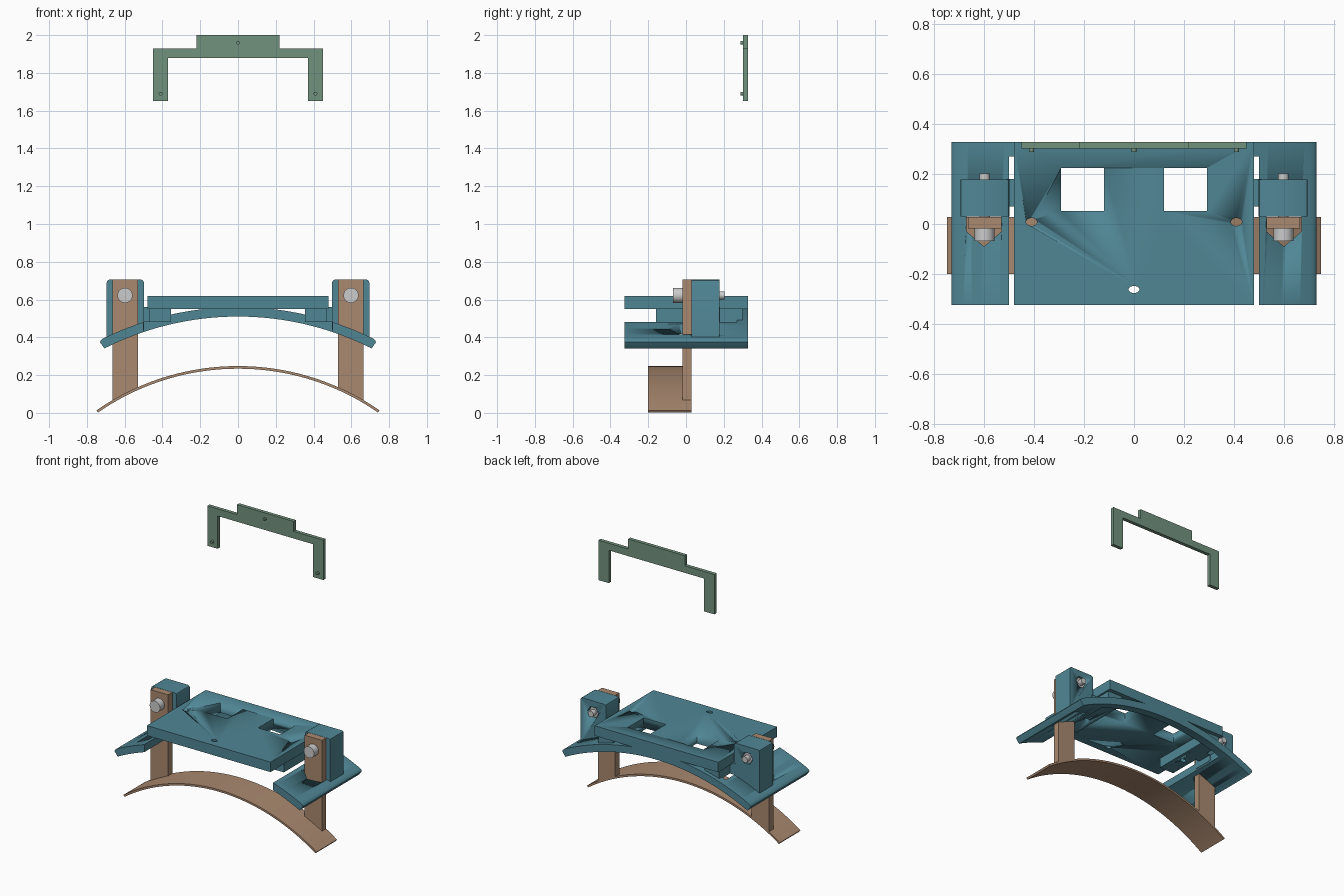
import bpy, bmesh
from math import sin, cos, pi, sqrt, asin

if "Cube" in bpy.data.objects:
    bpy.data.objects.remove(bpy.data.objects["Cube"])


def material(name, rgb):
    m = bpy.data.materials.new(name)
    m.diffuse_color = (*rgb, 1)
    m.use_nodes = True
    m.node_tree.nodes["Principled BSDF"].inputs["Base Color"].default_value = m.diffuse_color
    return m


BLUE = material("blue", (0.08, 0.24, 0.30))
TAN = material("tan", (0.40, 0.25, 0.16))
GREEN = material("green", (0.17, 0.29, 0.21))


def prism(name, pts, lo, hi, mat=None, axis='Y', mirror=1, bevel=0):
    """Extrude an outline: (x, z) along y, or (x, y) along z."""
    bm = bmesh.new()
    place = (lambda u, v, w: (u * mirror, w, v)) if axis == 'Y' else (lambda u, v, w: (u * mirror, v, w))
    a = [bm.verts.new(place(u, v, lo)) for u, v in pts]
    b = [bm.verts.new(place(u, v, hi)) for u, v in pts]
    bm.faces.new(a)
    bm.faces.new(b)
    for i in range(len(pts)):
        j = (i + 1) % len(pts)
        bm.faces.new((a[i], a[j], b[j], b[i]))
    bmesh.ops.recalc_face_normals(bm, faces=bm.faces)
    me = bpy.data.meshes.new(name)
    bm.to_mesh(me)
    bm.free()
    ob = bpy.data.objects.new(name, me)
    bpy.context.collection.objects.link(ob)
    if mat:
        me.materials.append(mat)
    bpy.ops.object.select_all(action='DESELECT')
    ob.select_set(True)
    bpy.context.view_layer.objects.active = ob
    bpy.ops.object.shade_smooth_by_angle(angle=0.5)
    return ob


def rect(x0, x1, y0, y1):
    return [(x0, y0), (x1, y0), (x1, y1), (x0, y1)]


def ring(x, y, rx, ry=None, n=24):
    return [(x + rx * cos(2 * pi * i / n), y + (ry or rx) * sin(2 * pi * i / n)) for i in range(n)]


def arc(cz, r, x0, x1, n):
    t0, t1 = asin(x0 / r), asin(x1 / r)
    ts = [t0 + (t1 - t0) * i / n for i in range(n + 1)]
    return [(r * sin(t), cz + r * cos(t)) for t in ts]


def cut(ob, cutters):
    for c in cutters:
        c.hide_render = True
        m = ob.modifiers.new("cut", 'BOOLEAN')
        m.operation, m.solver, m.object = 'DIFFERENCE', 'EXACT', c
        bpy.context.view_layer.objects.active = ob
        bpy.ops.object.modifier_apply(modifier=m.name)
        bpy.data.objects.remove(c)


# Lower curved band
CZ, RO, RI = -1.066, 1.314, 1.300
s = sin(0.6065)
prism("lower_band", arc(CZ, RO, -RO * s, RO * s, 40) + arc(CZ, RI, RI * s, -RI * s, 40), -0.20, 0.028, TAN)

# Top plate with windows and screw holes
plate = prism("top_plate", rect(-0.48, 0.48, -0.325, 0.328), 0.55, 0.62, BLUE, 'Z')
holes = [prism("cutter", ring(0, -0.262, 0.022, 0.014), 0.5, 0.7, axis='Z')]
for m in (-1, 1):
    holes.append(prism("cutter", rect(0.12, 0.292, 0.052, 0.225), 0.5, 0.7, axis='Z', mirror=m))
    holes.append(prism("cutter", ring(0.41, 0.008, 0.022, 0.016), 0.5, 0.7, axis='Z', mirror=m))
cut(plate, holes)

# Rear arch joining both wings
AZ, AO, AI = -1.057, 1.617, 1.567
prism("rear_arch", arc(AZ, AO, -0.5, 0.5, 32) + arc(AZ, AI, 0.5, -0.5, 32), 0.27, 0.328, BLUE)

for m, side in ((-1, "left"), (1, "right")):
    # Curved wing with rounded outer end and leg opening
    e = sin(0.4685)
    top = arc(AZ, AO, 0.5, AO * e - 0.012, 12)
    end = [(AO * e - 0.003, AZ + AO * 0.8922 - 0.002), (AO * e + 0.001, AZ + AO * 0.8922 - 0.011),
           (AI * e + 0.004, AZ + AI * 0.8922 + 0.006), (AI * e - 0.003, AZ + AI * 0.8922)]
    wing = prism(side + "_wing", top + end + arc(AZ, AI, AI * e - 0.012, 0.5, 12), -0.325, 0.328, BLUE, mirror=m)
    slot = [(0.53, 0.0295), (0.53, -0.03), (0.60, -0.09), (0.67, -0.03), (0.67, 0.0295)]
    cut(wing, [prism("cutter", slot, 0.2, 0.7, axis='Z', mirror=m)])

    # Rail under the plate and its tie to the clamp block
    rail = prism(side + "_rail", rect(0.355, 0.468, -0.16, 0.30), 0.482, 0.551, BLUE, 'Z', m)
    cut(rail, [prism("cutter", ring(0.41, 0.008, 0.022, 0.016), 0.4, 0.7, axis='Z', mirror=m)])
    prism(side + "_tie", rect(0.46, 0.51, 0.07, 0.18), 0.482, 0.56, BLUE, 'Z', m)

    # Clamp block with hexagonal nut pocket
    outline = [(0.498, 0.44), (0.695, 0.385), (0.695, 0.69), (0.692, 0.70), (0.682, 0.705),
               (0.512, 0.705), (0.502, 0.70), (0.498, 0.69)]
    block = prism(side + "_clamp_block", outline, 0.03, 0.178, BLUE, mirror=m)
    cut(block, [prism("cutter", ring(0.598, 0.622, 0.044, n=6), 0.14, 0.25, mirror=m)])

    # Leg standing on the band
    foot = arc(CZ, RO - 0.005, 0.53, 0.665, 6)
    prism(side + "_leg", foot + [(0.665, 0.705), (0.53, 0.705)], -0.018, 0.028, TAN, mirror=m)

    # Bolt and nut
    prism(side + "_bolt_head", ring(0.598, 0.622, 0.04, n=32), -0.068, -0.017, mirror=m)
    prism(side + "_bolt_shaft", ring(0.598, 0.622, 0.021), -0.02, 0.203, mirror=m)
    prism(side + "_nut", ring(0.598, 0.622, 0.038, n=6), 0.139, 0.17, mirror=m)

# Floating stepped bracket with locating pegs
half = [(0.22, 2.0), (0.22, 1.93), (0.45, 1.93), (0.45, 1.65), (0.37, 1.65), (0.37, 1.88)]
prism("bracket", half + [(-x, z) for x, z in reversed(half)], 0.303, 0.328, GREEN)
for i, (x, z) in enumerate(((0, 1.96), (-0.41, 1.69), (0.41, 1.69))):
    prism("bracket_peg_%d" % (i + 1), ring(x, z, 0.01, n=16), 0.288, 0.305, GREEN)
